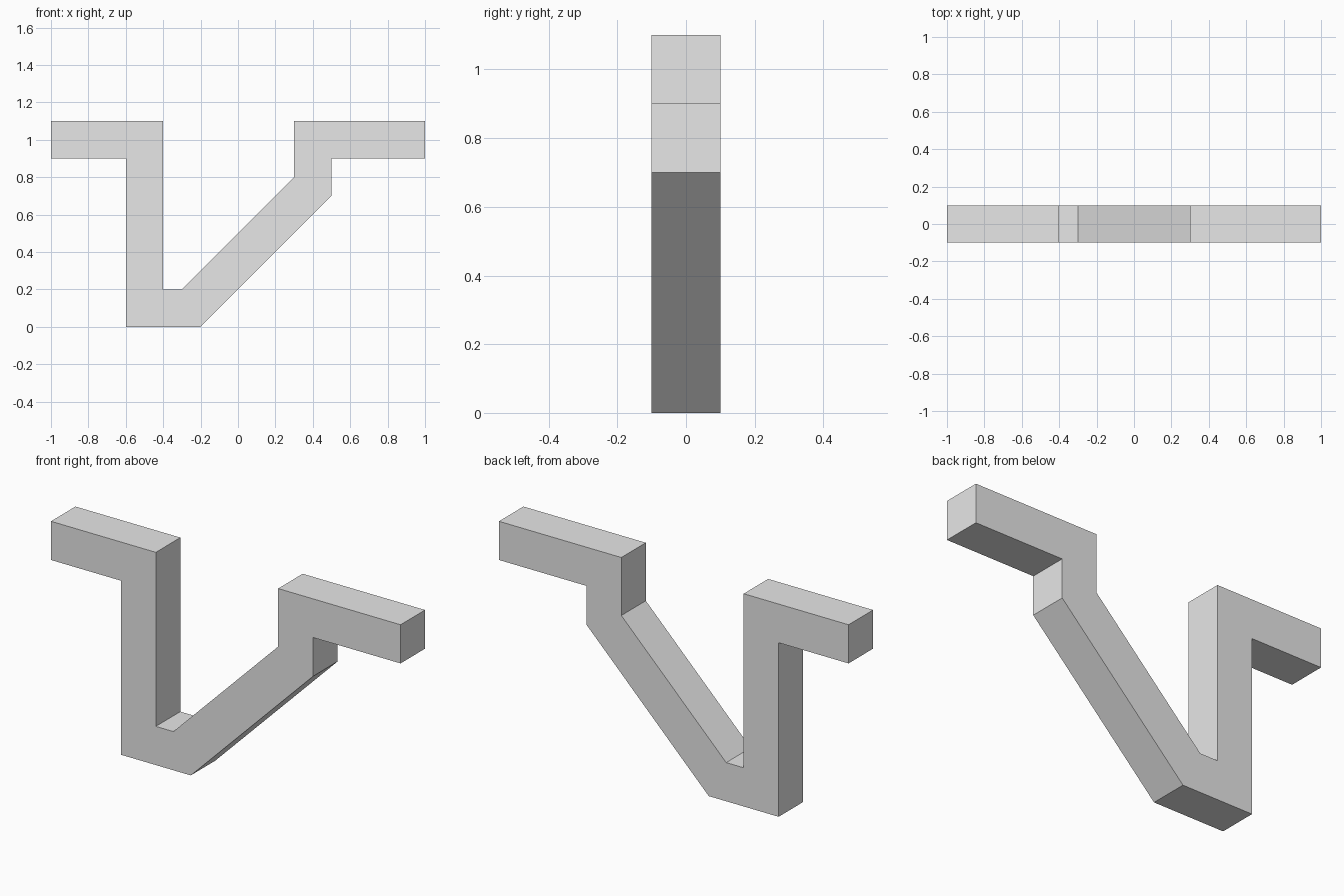
import bpy
import bmesh

# Remove the default object
cube = bpy.data.objects.get("Cube")
if cube:
    bpy.data.objects.remove(cube, do_unlink=True)

# Single plain colour
grey = (0.8, 0.8, 0.8, 1.0)
mat = bpy.data.materials.new("light_grey")
mat.use_nodes = True
mat.diffuse_color = grey
mat.node_tree.nodes["Principled BSDF"].inputs["Base Color"].default_value = grey

# Outline of the bent bar in x and z, counter-clockwise seen from the front
outline = [
    (-1, 0.9), (-0.6, 0.9), (-0.6, 0), (-0.2, 0), (0.5, 0.7), (0.5, 0.9), (1, 0.9),
    (1, 1.1), (0.3, 1.1), (0.3, 0.8), (-0.3, 0.2), (-0.4, 0.2), (-0.4, 1.1), (-1, 1.1),
]
half_depth = 0.1

# Extrude the outline from front to back
bm = bmesh.new()
front = bm.faces.new([bm.verts.new((x, -half_depth, z)) for x, z in outline])
extruded = bmesh.ops.extrude_face_region(bm, geom=[front], use_keep_orig=True)
back_verts = [g for g in extruded["geom"] if isinstance(g, bmesh.types.BMVert)]
bmesh.ops.translate(bm, verts=back_verts, vec=(0, 2 * half_depth, 0))
bmesh.ops.recalc_face_normals(bm, faces=bm.faces)

# Bent bar object with flat faces
mesh = bpy.data.meshes.new("bent_bar")
bm.to_mesh(mesh)
bm.free()
mesh.materials.append(mat)
bar = bpy.data.objects.new("bent_bar", mesh)
bpy.context.scene.collection.objects.link(bar)
